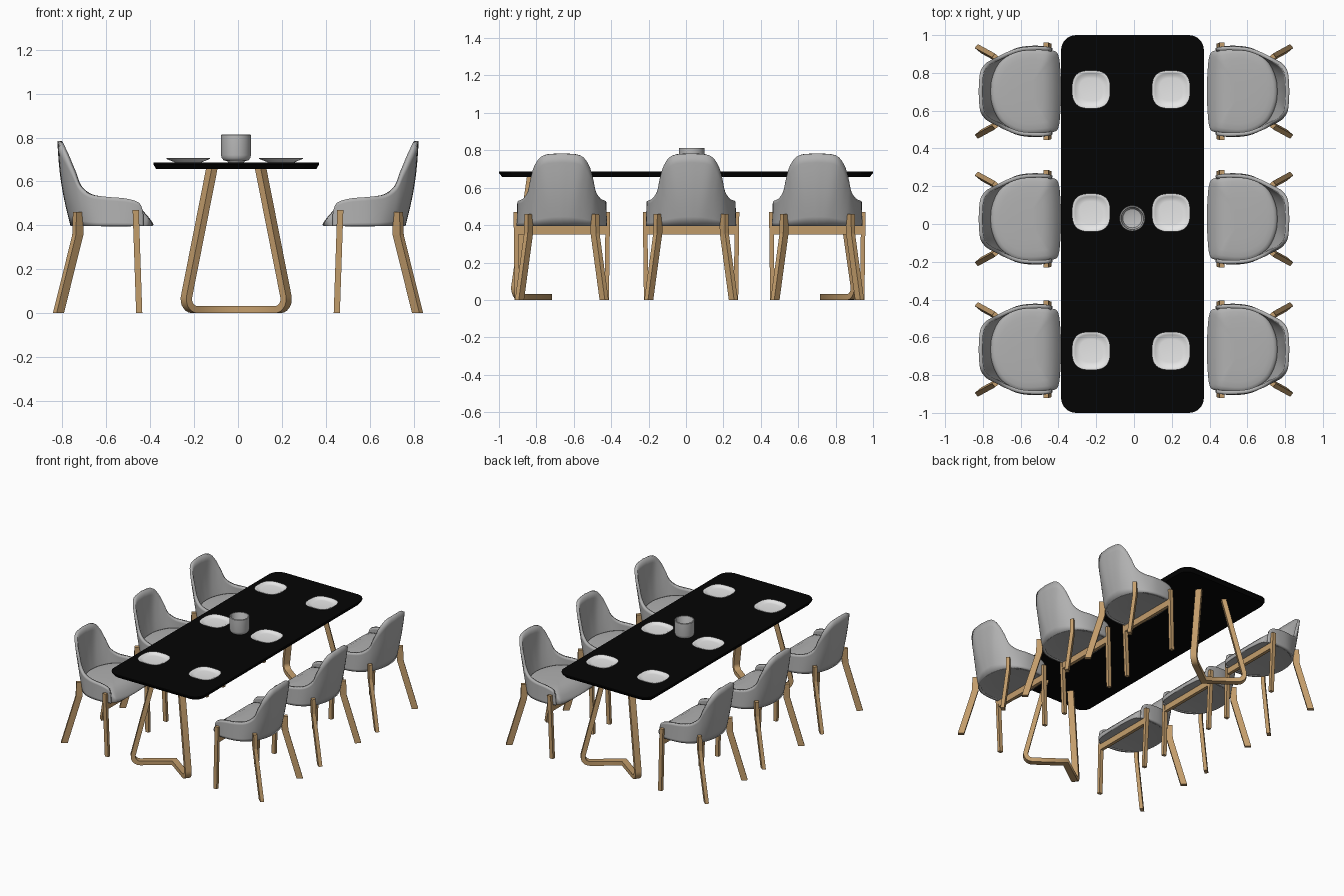
import bpy, bmesh, math
from mathutils import Vector

if "Cube" in bpy.data.objects:
    bpy.data.objects.remove(bpy.data.objects["Cube"])


def material(name, rgb):
    m = bpy.data.materials.new(name)
    m.diffuse_color = (*rgb, 1)
    m.use_nodes = True
    m.node_tree.nodes["Principled BSDF"].inputs["Base Color"].default_value = m.diffuse_color
    return m


GREY = material("grey upholstery", (0.44, 0.44, 0.44))
WOOD = material("oak wood", (0.55, 0.34, 0.15))
BLACK = material("black table top", (0.0012, 0.0012, 0.0012))
WHITE = material("white plate", (0.8, 0.8, 0.8))
CUP = material("grey cup", (0.5, 0.5, 0.5))


def loft(name, rings, mat, closed=True, caps=(True, True), smooth=None):
    """Mesh made by bridging equally long rings of points."""
    bm = bmesh.new()
    vr = [[bm.verts.new(p) for p in r] for r in rings]
    n = len(rings[0])
    for a, b in zip(vr, vr[1:]):
        for i in range(n if closed else n - 1):
            j = (i + 1) % n
            bm.faces.new((a[i], a[j], b[j], b[i]))
    if caps[0]:
        bm.faces.new(vr[0][::-1])
    if caps[1]:
        bm.faces.new(vr[-1])
    bmesh.ops.recalc_face_normals(bm, faces=bm.faces[:])
    me = bpy.data.meshes.new(name)
    bm.to_mesh(me)
    bm.free()
    me.materials.append(mat)
    ob = bpy.data.objects.new(name, me)
    bpy.context.collection.objects.link(ob)
    if smooth:
        bpy.ops.object.select_all(action='DESELECT')
        ob.select_set(True)
        bpy.context.view_layer.objects.active = ob
        bpy.ops.object.shade_smooth_by_angle(angle=math.radians(smooth))
    return ob


def spline(pts, per=4):
    """Catmull-Rom curve through the points."""
    p = [Vector(q) for q in pts]
    p = [2 * p[0] - p[1]] + p + [2 * p[-1] - p[-2]]
    out = []
    for i in range(1, len(p) - 2):
        a, b, c, d = p[i - 1:i + 3]
        for k in range(per):
            t = k / per
            out.append(0.5 * (2 * b + (c - a) * t + (2 * a - 5 * b + 4 * c - d) * t * t
                              + (3 * b - a - 3 * c + d) * t ** 3))
    return out + [p[-2]]


def both_sides(pts):
    return pts + [Vector((q.x, -q.y, q.z)) for q in pts[-2::-1]]


def rounded_rect(hx, hy, r, z, seg=8):
    out = []
    for k, (sx, sy) in enumerate([(1, 1), (-1, 1), (-1, -1), (1, -1)]):
        for i in range(seg + 1):
            a = (k + i / seg) * math.pi / 2
            out.append((sx * (hx - r) + r * math.cos(a), sy * (hy - r) + r * math.sin(a), z))
    return out


def post(name, path, hx, hy, rot=0.0):
    """Square wooden post through the path points."""
    c, s = math.cos(rot), math.sin(rot)
    rings = [[(x + c * a - s * b, y + s * a + c * b, z)
              for a, b in ((-hx, -hy), (hx, -hy), (hx, hy), (-hx, hy))] for x, y, z in path]
    return loft(name, rings, WOOD)


# Table top with undercut edge
top = loft("table_top", [rounded_rect(0.365, 0.982, 0.07, 0.657), rounded_rect(0.378, 1.0, 0.08, 0.678),
                         rounded_rect(0.378, 1.0, 0.08, 0.686)], BLACK)
top.location.x = -0.008

# Table legs: a rounded half frame turned about its middle, mirrored both ways
ang = math.atan2(0.17, 0.235)
U = Vector((math.cos(ang), math.sin(ang), 0))
W = Vector((-math.sin(ang), math.cos(ang), 0))
base = Vector((0, 0.743, 0))
foot_u = 0.293
path = [(0.0, 0.016), (foot_u - 0.06, 0.016)]
path += [(foot_u - 0.06 + 0.048 * math.sin(a), 0.064 - 0.048 * math.cos(a))
         for a in [math.radians(d) for d in (16, 32, 48, 64, 80, 98)]]
path.append((0.137, 0.66))
rings = []
for i, (u, z) in enumerate(path):
    p0, p1 = path[max(i - 1, 0)], path[min(i + 1, len(path) - 1)]
    d = Vector((p1[0] - p0[0], p1[1] - p0[1])).normalized()
    ring = []
    for a, b in ((-1, -1), (1, -1), (1, 1), (-1, 1)):
        q = base + U * (u - d.y * a * 0.016) + W * (b * 0.022) + Vector((0, 0, z + d.x * a * 0.016))
        if i == 0:  # mitre on the centre line
            q -= U * (q.x / U.x)
        ring.append(q)
    rings.append(ring)
frame = loft("table_leg_frame", rings, WOOD, caps=(False, True), smooth=30)
frame.location.x = -0.008
mir = frame.modifiers.new("mirror", 'MIRROR')
mir.use_axis = (True, True, False)

# Chair shell: lower edge and rim curves, lofted and thickened
low = both_sides(spline([(0.43, 0.228, 0.396), (0.47, 0.238, 0.396), (0.53, 0.242, 0.396), (0.6, 0.235, 0.396),
                         (0.655, 0.215, 0.396), (0.7, 0.18, 0.396), (0.73, 0.14, 0.396), (0.75, 0.09, 0.396),
                         (0.76, 0.045, 0.396), (0.763, 0, 0.396)]))
rim = both_sides(spline([(0.432, 0.228, 0.465), (0.452, 0.235, 0.503), (0.51, 0.238, 0.522), (0.6, 0.232, 0.53),
                         (0.675, 0.207, 0.542), (0.725, 0.182, 0.58), (0.755, 0.167, 0.65), (0.788, 0.145, 0.72),
                         (0.815, 0.1, 0.772), (0.823, 0, 0.783)]))
rows = []
for k in range(9):
    t = k / 8
    rows.append([a.lerp(b, t) + Vector((0.012 * math.sin(math.pi * t) * max(0, (b.z - 0.55) / 0.23), 0, 0))
                 for a, b in zip(low, rim)])
shell = loft("chair_shell", rows, GREY, closed=False, caps=(False, False), smooth=50)
# face the shell outwards, then thicken it towards the seat
back = max(shell.data.polygons, key=lambda f: f.center.x)
if back.normal.x < 0:
    shell.data.flip_normals()
sol = shell.modifiers.new("thickness", 'SOLIDIFY')
sol.thickness = 0.02
sol.offset = -1

# Seat cushion with a drooping front nose
edge = spline([(0.386, 0.0, 0), (0.389, 0.1, 0), (0.4, 0.19, 0), (0.43, 0.216, 0), (0.53, 0.228, 0), (0.6, 0.224, 0),
               (0.655, 0.203, 0), (0.705, 0.165, 0), (0.738, 0.11, 0), (0.757, 0.05, 0), (0.761, 0, 0)])
outline = both_sides(edge)[:-1]
mid = Vector((0.57, 0, 0))


def cushion_ring(s, z):
    out = []
    for p in outline:
        q = mid + (p - mid) * s
        drop = max(0, min(1, (0.47 - q.x) / 0.084)) ** 1.6
        out.append((q.x, q.y, 0.397 + (z - 0.397) * (1 - 0.85 * drop)))
    return out


cushion = loft("chair_seat", [cushion_ring(s, z) for s, z in
                              ((0.3, 0.402), (0.9, 0.4), (0.98, 0.397), (1, 0.42), (1, 0.455), (0.985, 0.47),
                               (0.95, 0.479), (0.88, 0.484), (0.75, 0.487), (0.5, 0.489), (0.2, 0.49))],
               GREY, smooth=50)

# Chair legs and front rail
parts = [shell, cushion]
for s in (-1, 1):
    parts.append(post("chair_front_leg", [(0.45, s * 0.24, 0), (0.466, s * 0.246, 0.47)], 0.014, 0.012))
    parts.append(post("chair_back_leg", [(0.818, s * 0.226, 0), (0.73, s * 0.178, 0.355), (0.727, s * 0.176, 0.46)],
                      0.022, 0.013, s * math.radians(40)))
parts.append(post("chair_front_rail", [(0.462, 0, 0.35), (0.464, 0, 0.396)], 0.012, 0.236))

# Three chairs on each side
for y in (0.702, 0.027, -0.664):
    for turn in (0, math.pi):
        for p in parts:
            if y == 0.702 and turn == 0:
                ob = p
            else:
                ob = p.copy()
                bpy.context.collection.objects.link(ob)
            ob.location = (0, y, 0)
            ob.rotation_euler.z = turn


# Plates: rounded squares
def squircle(r, z, n=48):
    out = []
    for i in range(n):
        a = 2 * math.pi * i / n
        c, s = math.cos(a), math.sin(a)
        k = r / (abs(c) ** 2.8 + abs(s) ** 2.8) ** (1 / 2.8)
        out.append((k * c, k * s, z))
    return out


plate = loft("plate", [squircle(r, z) for r, z in
                       ((0.06, 0.686), (0.068, 0.69), (0.098, 0.702), (0.101, 0.705), (0.098, 0.706), (0.085, 0.701),
                        (0.076, 0.695), (0.06, 0.693))], WHITE, smooth=40)
for i, (x, y) in enumerate([(x, y) for x in (-0.227, 0.196) for y in (0.712, 0.06, -0.672)]):
    ob = plate if i == 0 else plate.copy()
    if i:
        bpy.context.collection.objects.link(ob)
    ob.location = (x, y, 0)

# Cup in the middle, hollow
prof = [(0.036, 0.686), (0.04, 0.692), (0.056, 0.696), (0.065, 0.706), (0.068, 0.72), (0.068, 0.811), (0.066, 0.813),
        (0.06, 0.813), (0.058, 0.81), (0.057, 0.722), (0.05, 0.71), (0.03, 0.704)]
cup = loft("cup", [[(r * math.cos(i * math.pi / 20), r * math.sin(i * math.pi / 20), z) for i in range(40)]
                   for r, z in prof], CUP, smooth=40)
cup.location = (-0.009, 0.03, 0)
